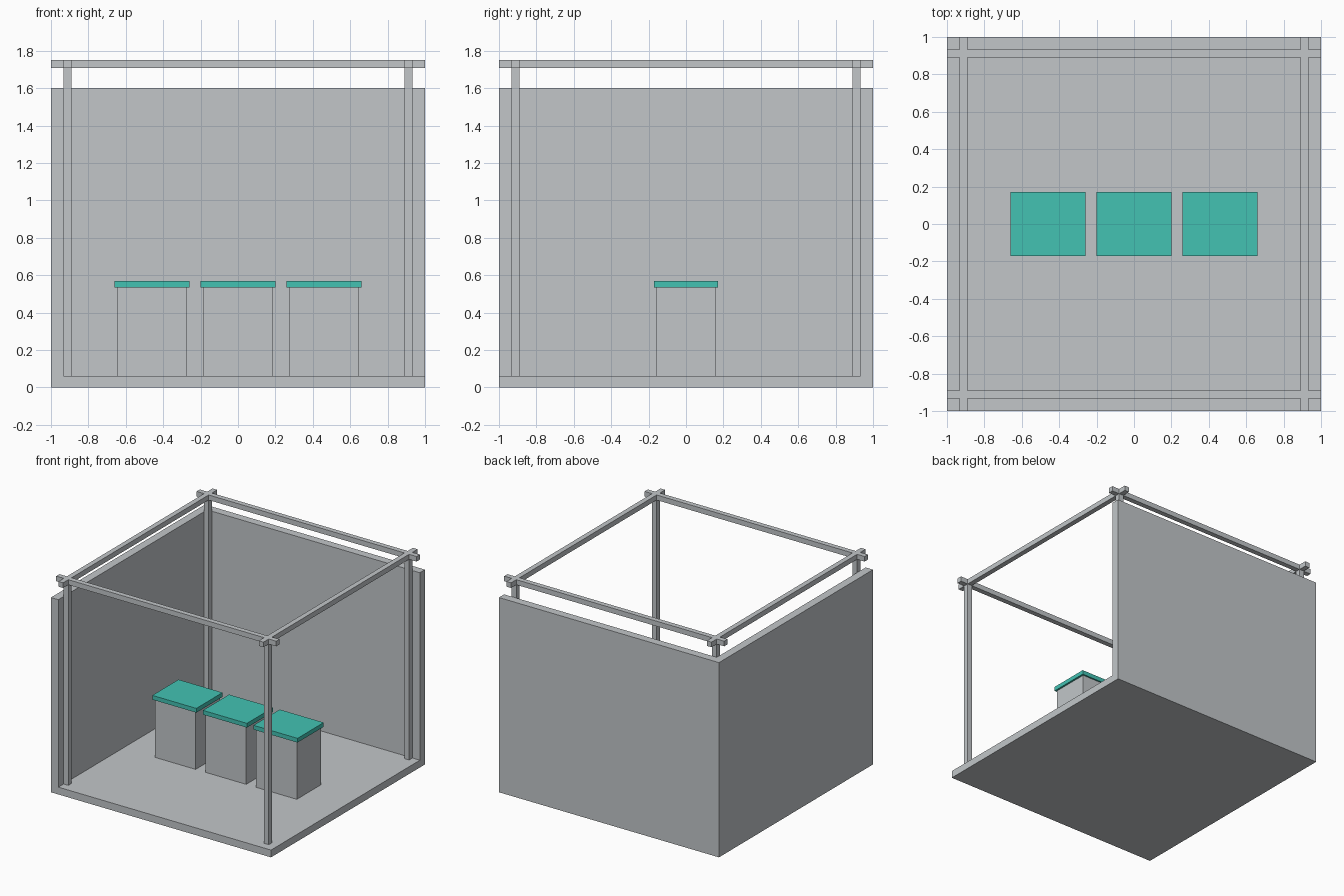
import bpy

cube = bpy.data.objects.get("Cube")
if cube:
    bpy.data.objects.remove(cube, do_unlink=True)


def material(name, rgb):
    mat = bpy.data.materials.new(name)
    mat.use_nodes = True
    mat.diffuse_color = (*rgb, 1)
    mat.node_tree.nodes["Principled BSDF"].inputs["Base Color"].default_value = (*rgb, 1)
    return mat


grey = material("light_grey", (0.54, 0.565, 0.584))
teal = material("teal", (0.056, 0.54, 0.45))


def box(name, x, y, z, mat):
    """Axis-aligned box from (low, high) ranges on each axis."""
    bpy.ops.mesh.primitive_cube_add(size=1)
    obj = bpy.context.object
    obj.name = name
    for v in obj.data.vertices:
        v.co = [r[0] if c < 0 else r[1] for c, r in zip(v.co, (x, y, z))]
    obj.data.materials.append(mat)
    return obj


def around(centre, width):
    return (centre - width / 2, centre + width / 2)


FULL = (-1, 1)
FLOOR, WALL_TOP, FRAME_TOP = 0.06, 1.6, 1.75
INNER = 0.933       # inner face of the walls
BAR = 0.042         # thickness of the frame bars
BAR_POS = 0.911     # offset of the bars from the centre

# Floor and two walls
box("floor", FULL, FULL, (0, FLOOR), grey)
box("back_wall", FULL, (INNER, 1), (FLOOR, WALL_TOP), grey)
box("right_wall", (-1, -INNER), (-1, INNER), (FLOOR, WALL_TOP), grey)

# Overhead frame: crossing beams on four posts
beam_z = (FRAME_TOP - BAR, FRAME_TOP)
for y, side in ((-BAR_POS, "front"), (BAR_POS, "back")):
    box(f"{side}_beam", FULL, around(y, BAR), beam_z, grey)
    for x, hand in ((-BAR_POS, "right"), (BAR_POS, "left")):
        box(f"{side}_{hand}_post", around(x, BAR), around(y, BAR),
            (FLOOR, beam_z[0]), grey)
for x, hand in ((-BAR_POS, "right"), (BAR_POS, "left")):
    box(f"{hand}_beam", around(x, BAR), FULL, beam_z, grey)

# Three display plinths with coloured tops
for x, place in ((-0.46, "right"), (0, "middle"), (0.46, "left")):
    box(f"{place}_plinth", around(x, 0.37), around(0, 0.315), (FLOOR, 0.535), grey)
    box(f"{place}_plinth_top", around(x, 0.4), around(0, 0.34), (0.535, 0.57), teal)
